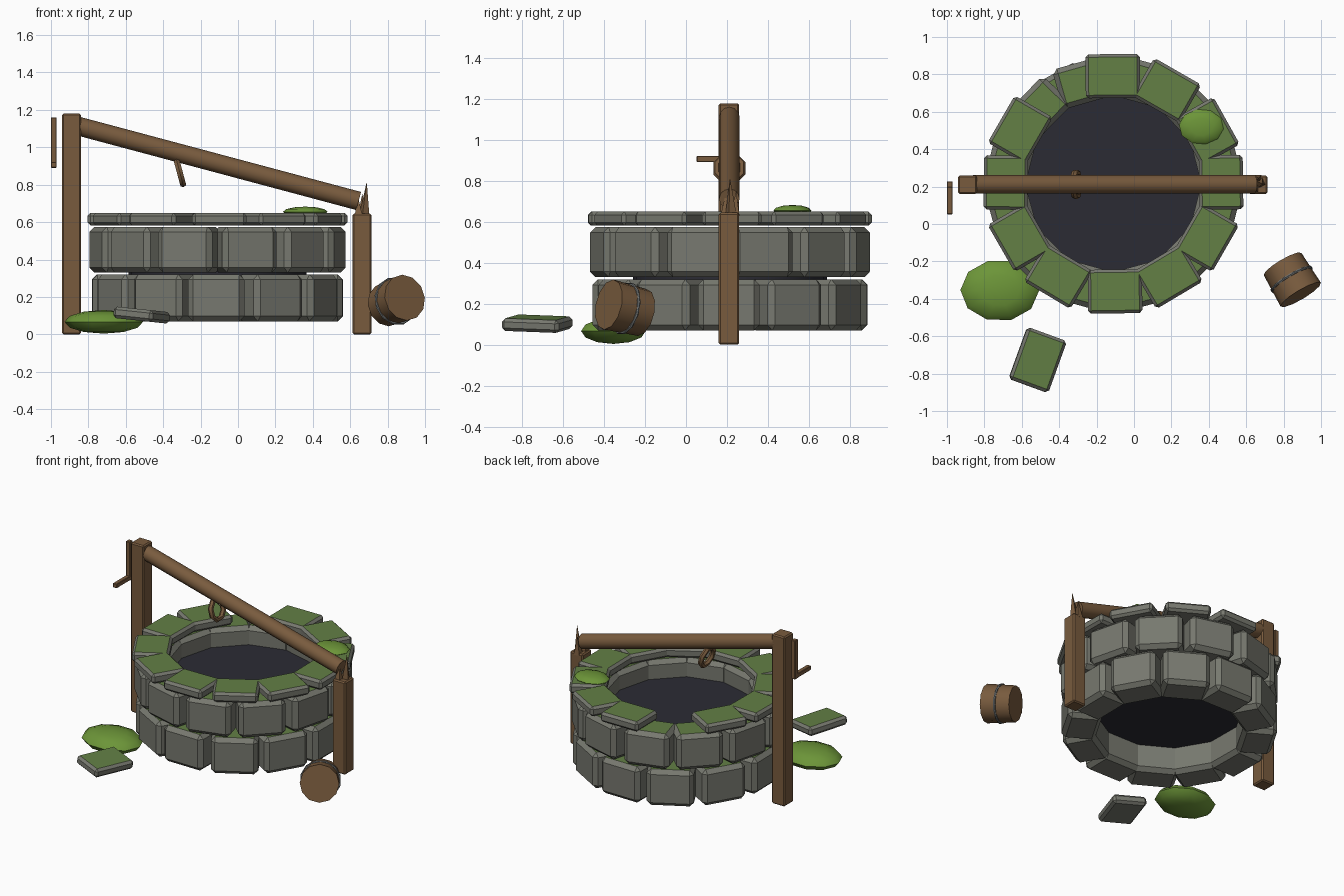
import bpy, bmesh, math, random
from mathutils import Matrix, Vector

if "Cube" in bpy.data.objects:
    bpy.data.objects.remove(bpy.data.objects["Cube"])

random.seed(4)

def mat(name, r, g, b):
    m = bpy.data.materials.new(name)
    m.diffuse_color = (r, g, b, 1)
    m.use_nodes = True
    m.node_tree.nodes["Principled BSDF"].inputs["Base Color"].default_value = m.diffuse_color
    return m

STONE = mat("grey stone", .185, .19, .16)
GREEN = mat("mossy stone top", .125, .215, .06)
MOSS = mat("bright moss", .15, .30, .04)
WOOD = mat("brown wood", .19, .105, .048)
DARK = mat("dark shaft", .024, .024, .034)
IRON = mat("iron band", .16, .17, .17)

def finish(bm, name, mats, matrix=Matrix(), smooth=False):
    bm.transform(matrix)
    me = bpy.data.meshes.new(name)
    bm.to_mesh(me)
    bm.free()
    for m in mats:
        me.materials.append(m)
    ob = bpy.data.objects.new(name, me)
    bpy.context.collection.objects.link(ob)
    if smooth:
        bpy.context.view_layer.objects.active = ob
        ob.select_set(True)
        bpy.ops.object.shade_smooth_by_angle(angle=math.radians(40))
        ob.select_set(False)
    return ob

def box_bm(size, bevel):
    bm = bmesh.new()
    bmesh.ops.create_cube(bm, size=1)
    bmesh.ops.scale(bm, vec=size, verts=bm.verts)
    bmesh.ops.bevel(bm, geom=bm.edges[:], offset=bevel, segments=1,
                    profile=.5, affect='EDGES')
    bm.normal_update()
    return bm

def stone(name, size, matrix, bevel):
    bm = box_bm(size, bevel)
    for f in bm.faces:                      # only the flat top is mossy
        f.material_index = 1 if f.normal.z > .95 else 0
    finish(bm, name, [STONE, GREEN], matrix)

def plank(name, lo, hi, bevel=.008):
    lo, hi = Vector(lo), Vector(hi)
    finish(box_bm(hi - lo, bevel), name, [WOOD], Matrix.Translation((lo + hi) / 2))

def rod(name, a, b, r1, r2, sides, material, smooth=True):
    a, b = Vector(a), Vector(b)
    bm = bmesh.new()
    bmesh.ops.create_cone(bm, cap_ends=True, segments=sides, radius1=r1,
                          radius2=r2, depth=(b - a).length)
    q = (b - a).to_track_quat('Z', 'Y').to_matrix().to_4x4()
    finish(bm, name, [material], Matrix.Translation((a + b) / 2) @ q, smooth)

def torus(name, centre, axis, major, minor, n, k, material):
    bm = bmesh.new()
    rings = []
    for i in range(n):
        a = 2 * math.pi * (i + .5) / n
        ring = []
        for j in range(k):
            t = 2 * math.pi * j / k
            r = major + minor * math.cos(t)
            ring.append(bm.verts.new((r * math.cos(a), r * math.sin(a), minor * math.sin(t))))
        rings.append(ring)
    for i in range(n):
        p, q = rings[i], rings[(i + 1) % n]
        for j in range(k):
            bm.faces.new((p[j], q[j], q[(j + 1) % k], p[(j + 1) % k]))
    rot = Vector(axis).to_track_quat('Z', 'Y').to_matrix().to_4x4()
    finish(bm, name, [material], Matrix.Translation(centre) @ rot, True)

def blob(name, centre, radii, turn):
    bm = bmesh.new()
    bmesh.ops.create_uvsphere(bm, u_segments=10, v_segments=6, radius=1)
    m = Matrix.Translation(centre) @ Matrix.Diagonal((*radii, 1)) @ Matrix.Rotation(turn, 4, 'Z')
    finish(bm, name, [MOSS], m, True)

# Stone courses: (name, outer radius, width, depth, z low, z high, start angle, bevel)
CX, CY = -.11, .215
courses = [("lower_stone", .67, .30, .22, .07, .32, 0, .027),
           ("upper_stone", .675, .30, .22, .33, .575, 15, .027),
           ("cap_stone", .693, .29, .235, .582, .65, 0, .016)]
for name, rad, w, d, z0, z1, start, bev in courses:
    for i in range(12):
        ang = start + 30 * i
        if name == "cap_stone" and ang == 120:      # missing capstone
            continue
        a = math.radians(ang + random.uniform(-1, 1))
        m = (Matrix.Translation((CX, CY, (z0 + z1) / 2)) @ Matrix.Rotation(a, 4, 'Z')
             @ Matrix.Translation((rad - d / 2, 0, 0)))
        stone(f"{name}_{i}", (d, w, z1 - z0), m, bev)

# Fallen capstone lying in front
stone("fallen_capstone", (.225, .295, .062),
      Matrix.Translation((-.515, -.727, .103)) @ Matrix.Rotation(math.radians(6), 4, 'Y')
      @ Matrix.Rotation(math.radians(-20), 4, 'Z'), .016)

# Dark shaft filling
rod("shaft_dark", (CX, CY, .25), (CX, CY, .45), .475, .475, 24, DARK)

# Posts, splinters and fallen beam
plank("left_post", (-.94, .16, 0), (-.84, .26, 1.18))
plank("right_post", (.613, .16, 0), (.713, .26, .645))
for i, (x, y, tx, ty, h) in enumerate([(.675, .22, .688, .215, .81),
                                       (.645, .19, .64, .195, .74),
                                       (.66, .24, .665, .245, .75)]):
    rod(f"splinter_{i}", (x, y, .63), (tx, ty, h), .03, .001, 4, WOOD, False)
rod("roller_beam", (-.86, .212, 1.115), (.645, .212, .713), .05, .05, 12, WOOD)
torus("beam_ring", (-.31, .212, .862), (.966, 0, .26), .066, .018, 8, 6, WOOD)

# Crank
plank("crank_arm", (-1, .195, .89), (-.97, .228, 1.16), .003)
plank("crank_handle", (-1, .052, .892), (-.97, .20, .922), .003)

# Bucket on its side
c, ax = Vector((.843, -.296, .177)), Vector((.5, -.84, .2)).normalized()
rod("bucket", c - ax * .097, c + ax * .097, .117, .125, 12, WOOD)
torus("bucket_band", c, ax, .123, .008, 12, 6, IRON)

# Moss clumps
blob("ground_moss", (-.718, -.355, .067), (.21, .165, .063), .3)
blob("cap_moss", (.36, .52, .655), (.12, .095, .028), .2)
